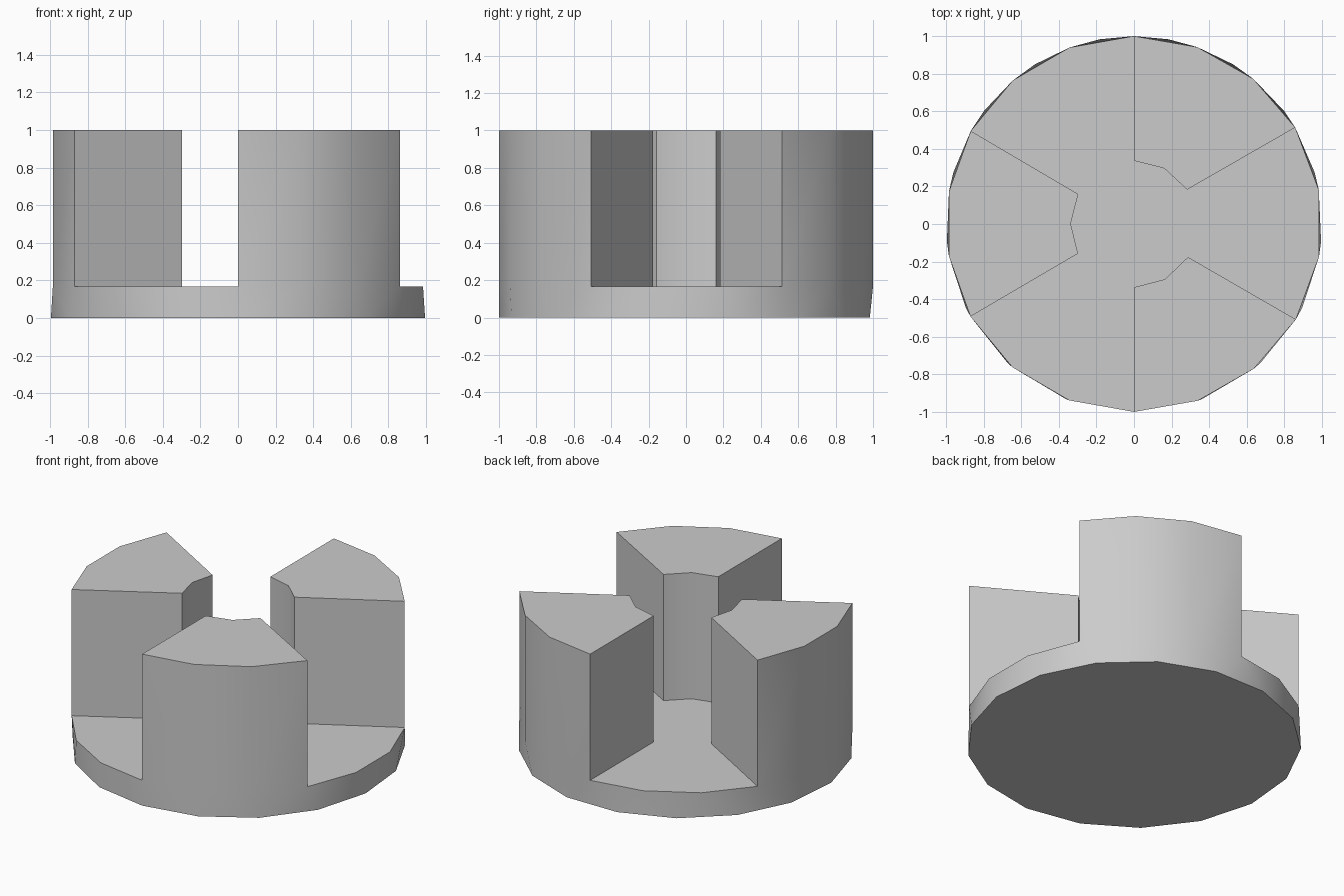
import bpy
import bmesh
from math import cos, sin, radians

if "Cube" in bpy.data.objects:
    bpy.data.objects.remove(bpy.data.objects["Cube"], do_unlink=True)

FLOOR, TOP, INNER = 0.167, 1.0, 0.337
BASE_SIDES = 17
# Each jaw: outer start and end angle, inner start and end angle
JAWS = [(-90, -30.5, -90, -31.5), (30.9, 90, 32.9, 90), (150.3, 209.5, 151.8, 207.8)]

bm = bmesh.new()


def ring_vert(radius, angle, z):
    a = radians(angle)
    return bm.verts.new((radius * cos(a), radius * sin(a), z))


def spread(start, end, steps):
    return [start + (end - start) * i / steps for i in range(steps + 1)]


def wall(low, high):
    for i in range(len(low) - 1):
        bm.faces.new((low[i], low[i + 1], high[i + 1], high[i]))


# Three jaws rising from the floor, with the open slots between them
rim, rim_angles, floor_loop = [], [], []
for i, (start, end, in_start, in_end) in enumerate(JAWS):
    outer_angles = spread(start, end, 3)
    inner_angles = spread(in_start, in_end, 2)
    outer_low = [ring_vert(1, a, FLOOR) for a in outer_angles]
    outer_high = [ring_vert(1, a, TOP) for a in outer_angles]
    inner_low = [ring_vert(INNER, a, FLOOR) for a in inner_angles]
    inner_high = [ring_vert(INNER, a, TOP) for a in inner_angles]
    wall(outer_low, outer_high)
    wall(inner_low[::-1], inner_high[::-1])
    wall([inner_low[0], outer_low[0]], [inner_high[0], outer_high[0]])
    wall([outer_low[-1], inner_low[-1]], [outer_high[-1], inner_high[-1]])
    bm.faces.new(outer_high + inner_high[::-1])

    following = JAWS[i + 1][0] if i < 2 else 270
    gap_angles = spread(end, following, 3)[1:-1]
    gap = [ring_vert(1, a, FLOOR) for a in gap_angles]
    rim += outer_low + gap
    rim_angles += outer_angles + gap_angles
    floor_loop += [outer_low[0]] + inner_low + [outer_low[-1]] + gap

# Slot floor and underside
bm.faces.new(floor_loop)
base_angles = [-90 + 360 * i / BASE_SIDES for i in range(BASE_SIDES)]
base = [ring_vert(1, a, 0) for a in base_angles]
bm.faces.new(base[::-1])

# Base wall, joining the lower ring to the rim with its extra side
rim.append(rim[0])
base.append(base[0])
rim_angles.append(270)
base_angles.append(270)
r = b = 0
while r < len(rim) - 1 or b < len(base) - 1:
    step_rim = b == len(base) - 1 or (
        r < len(rim) - 1 and rim_angles[r + 1] <= base_angles[b + 1])
    if step_rim:
        bm.faces.new((base[b], rim[r + 1], rim[r]))
        r += 1
    else:
        bm.faces.new((base[b], base[b + 1], rim[r]))
        b += 1

bmesh.ops.recalc_face_normals(bm, faces=bm.faces)
mesh = bpy.data.meshes.new("three_jaw_hub")
bm.to_mesh(mesh)
bm.free()
hub = bpy.data.objects.new("three_jaw_hub", mesh)
bpy.context.collection.objects.link(hub)

# Plain grey finish
GREY = (0.6, 0.6, 0.6, 1)
mat = bpy.data.materials.new("plain grey")
mat.use_nodes = True
mat.diffuse_color = GREY
mat.node_tree.nodes["Principled BSDF"].inputs["Base Color"].default_value = GREY
mesh.materials.append(mat)

bpy.ops.object.select_all(action="DESELECT")
hub.select_set(True)
bpy.context.view_layer.objects.active = hub
bpy.ops.object.shade_smooth_by_angle(angle=radians(32))
